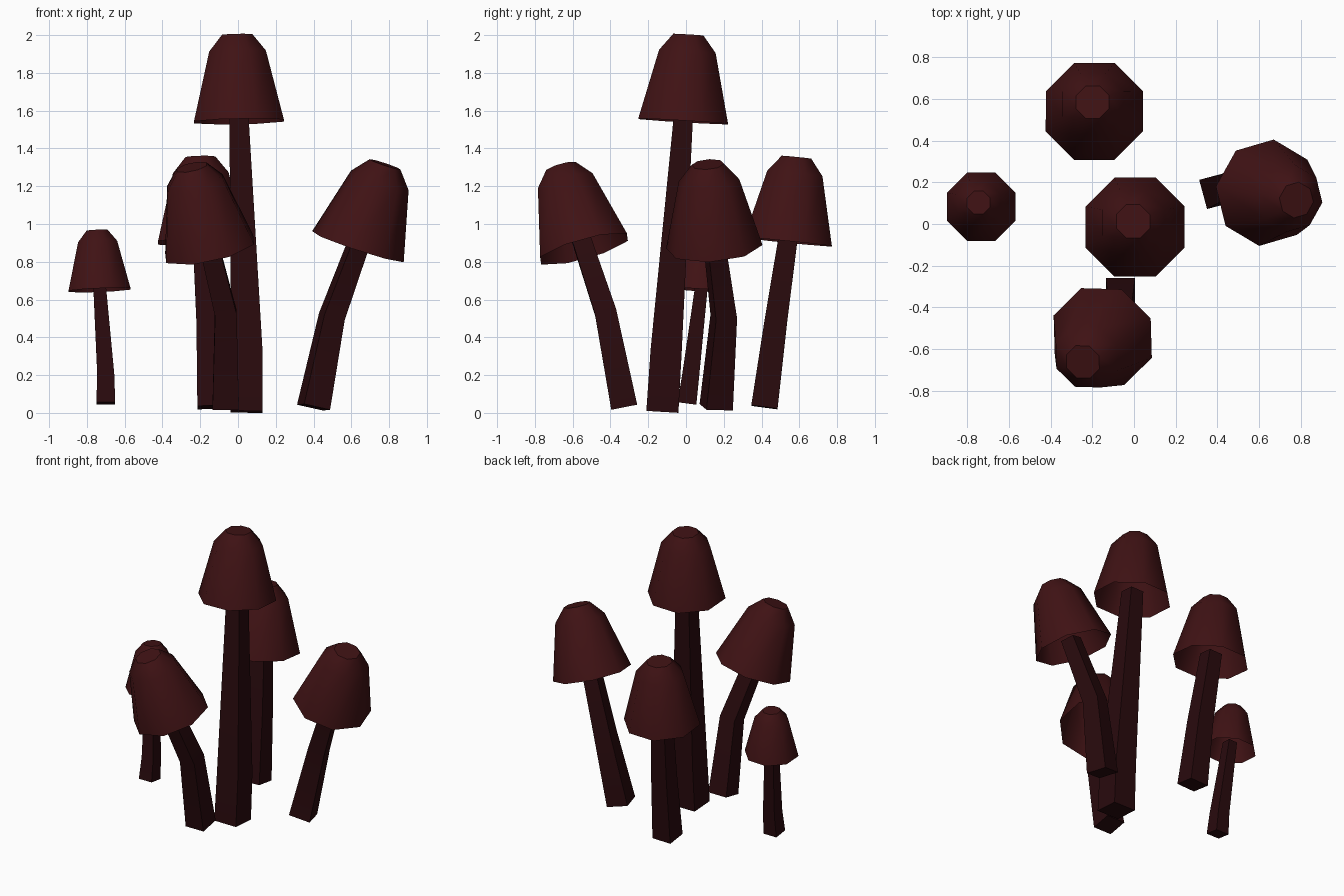
import bpy, bmesh, math
from mathutils import Vector, Matrix

if "Cube" in bpy.data.objects:
    bpy.data.objects.remove(bpy.data.objects["Cube"])


def material(name, color):
    m = bpy.data.materials.new(name)
    m.diffuse_color = color
    m.use_nodes = True
    m.node_tree.nodes["Principled BSDF"].inputs["Base Color"].default_value = m.diffuse_color
    return m


CAP = material("cap_red", (0.05, 0.006, 0.007, 1))
STEM = material("stem_dark", (0.022, 0.003, 0.004, 1))


def loft(name, rings, mat, close_start, close_end):
    """Skin a list of point rings into one object."""
    bm = bmesh.new()
    vs = [[bm.verts.new(p) for p in r] for r in rings]
    n = len(vs[0])
    for a, b in zip(vs, vs[1:]):
        for i in range(n):
            j = (i + 1) % n
            bm.faces.new((a[i], a[j], b[j], b[i]))
    if close_start:
        bm.faces.new(vs[0][::-1])
    if close_end:
        bm.faces.new(vs[-1])
    me = bpy.data.meshes.new(name)
    bm.to_mesh(me)
    bm.free()
    me.materials.append(mat)
    ob = bpy.data.objects.new(name, me)
    bpy.context.collection.objects.link(ob)
    bpy.ops.object.select_all(action='DESELECT')
    ob.select_set(True)
    bpy.context.view_layer.objects.active = ob
    bpy.ops.object.shade_smooth_by_angle(angle=math.radians(50))


def ring(center, axis, yaw, apothem, sides):
    """Regular polygon with flat sides on the axes, tilted to the axis."""
    tilt = Vector((0, 0, 1)).rotation_difference(Vector(axis)).to_matrix()
    m = tilt @ Matrix.Rotation(yaw, 3, 'Z')
    r = apothem / math.cos(math.pi / sides)
    angles = [(i + 0.5) * math.tau / sides for i in range(sides)]
    return [Vector(center) + m @ Vector((r * math.cos(a), r * math.sin(a), 0)) for a in angles]


# cap profile: (radius, height)
PROFILE = [(0.238, 0), (0.150, 0.37), (0.080, 0.46)]


def mushroom(name, rim, lean, scale, yaw, base, bend, widths):
    rim, base, bend = Vector(rim), Vector(base), Vector(bend)
    axis = Vector((*lean, 1)).normalized()
    yaw = math.radians(yaw)
    # open bell cap
    loft(name + "_cap", [ring(rim + axis * h * scale, axis, yaw, r * scale, 8)
                         for r, h in PROFILE], CAP, False, True)
    # bent four-sided stem reaching into the cap
    top = rim + axis * 0.06
    dirs = [bend - base, top - base, axis]
    loft(name + "_stem", [ring(p, d, yaw, w / 2, 4)
                          for p, d, w in zip((base, bend, top), dirs, widths)], STEM, True, False)


mushroom("tall", (0.005, -0.015, 1.543), (-0.02, 0.06), 1, 0,
         (0.045, -0.125, 0.006), (0.047, -0.105, 0.33), (0.17, 0.165, 0.10))
mushroom("front", (-0.15, -0.54, 0.868), (-0.22, -0.28), 1, 0,
         (-0.065, -0.327, 0.03), (-0.065, -0.425, 0.53), (0.14, 0.115, 0.10))
mushroom("back", (-0.19, 0.54, 0.905), (-0.02, 0.10), 0.98, 0,
         (-0.145, 0.415, 0.03), (-0.16, 0.475, 0.48), (0.14, 0.12, 0.10))
mushroom("right", (0.635, 0.15, 0.88), (0.33, -0.08), 1, 15,
         (0.40, 0.16, 0.03), (0.497, 0.20, 0.51), (0.145, 0.115, 0.095))
mushroom("small", (-0.733, 0.083, 0.65), (-0.04, 0.06), 0.69, 0,
         (-0.70, 0.005, 0.05), (-0.70, 0.025, 0.20), (0.10, 0.09, 0.065))
